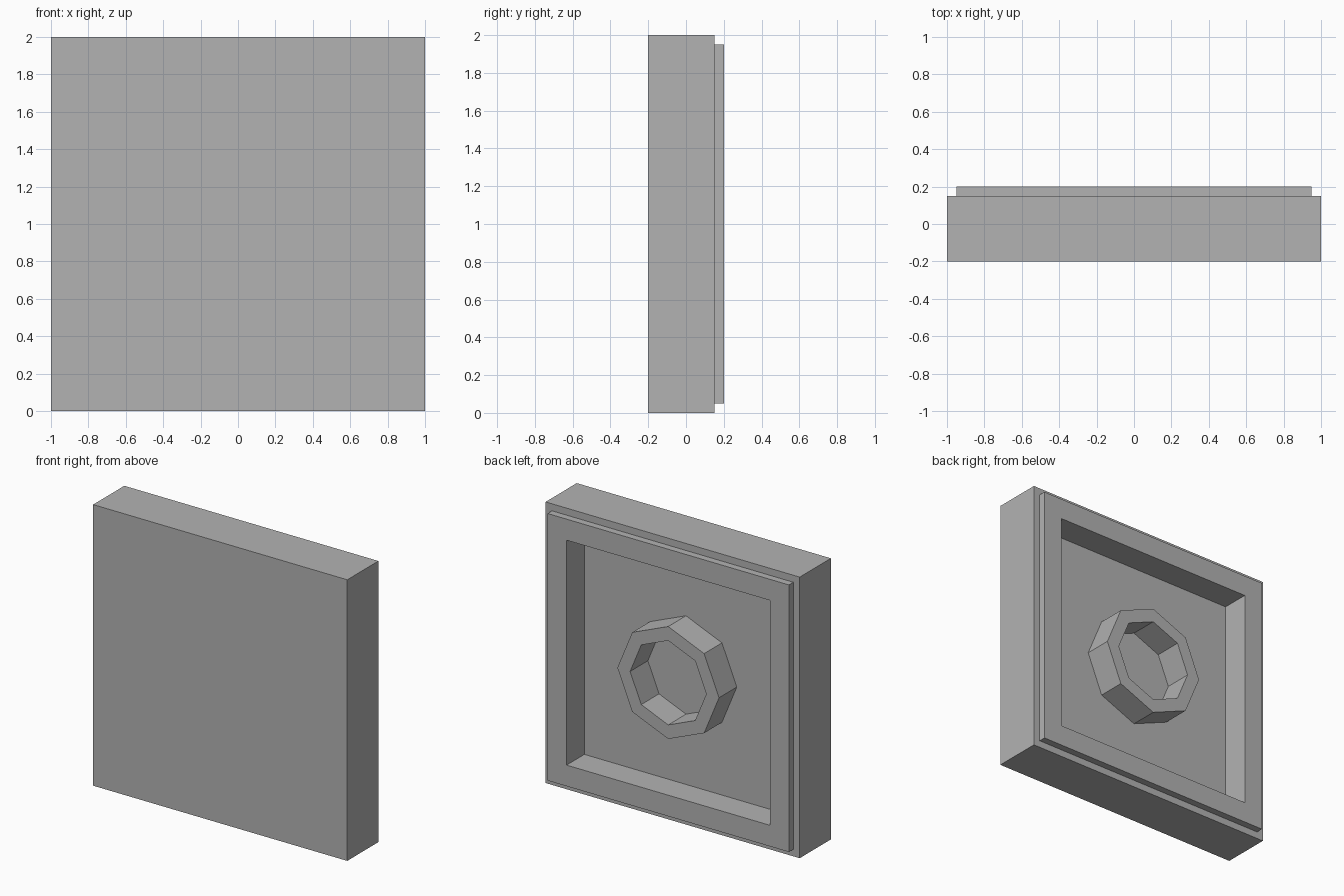
import bpy, bmesh, math

cube = bpy.data.objects.get("Cube")
if cube:
    bpy.data.objects.remove(cube, do_unlink=True)

grey = bpy.data.materials.new("plain grey")
grey.use_nodes = True
colour = (0.45, 0.45, 0.45, 1)
grey.diffuse_color = colour
grey.node_tree.nodes["Principled BSDF"].inputs["Base Color"].default_value = colour


def loft(name, sides, turn, profile, capped):
    """Skin a stack of (radius, y) polygons around the horizontal y axis."""
    bm = bmesh.new()
    loops = []
    for radius, y in profile:
        angles = [turn + 2 * math.pi * i / sides for i in range(sides)]
        loops.append([bm.verts.new((radius * math.cos(a), y, 1 + radius * math.sin(a)))
                      for a in angles])
    for a, b in zip(loops, loops[1:]):
        for i in range(sides):
            j = (i + 1) % sides
            bm.faces.new((a[i], b[i], b[j], a[j]))
    if capped:
        bm.faces.new(loops[0])
        bm.faces.new(reversed(loops[-1]))
    bm.normal_update()
    mesh = bpy.data.meshes.new(name)
    bm.to_mesh(mesh)
    bm.free()
    mesh.materials.append(grey)
    obj = bpy.data.objects.new(name, mesh)
    bpy.context.collection.objects.link(obj)
    return obj


# Square slab with a stepped lip and a recess at the back: (half width, y)
steps = [(1, -0.2), (1, 0.15), (0.95, 0.15), (0.95, 0.2), (0.8, 0.2), (0.8, 0)]
loft("recessed_panel", 4, math.pi / 4,
     [(half * math.sqrt(2), y) for half, y in steps], True)

# Eight-sided collar standing on the recess floor
loft("octagonal_collar", 8, 0, [(0.4, 0), (0.4, 0.2), (0.3, 0.2), (0.3, 0)], False)
